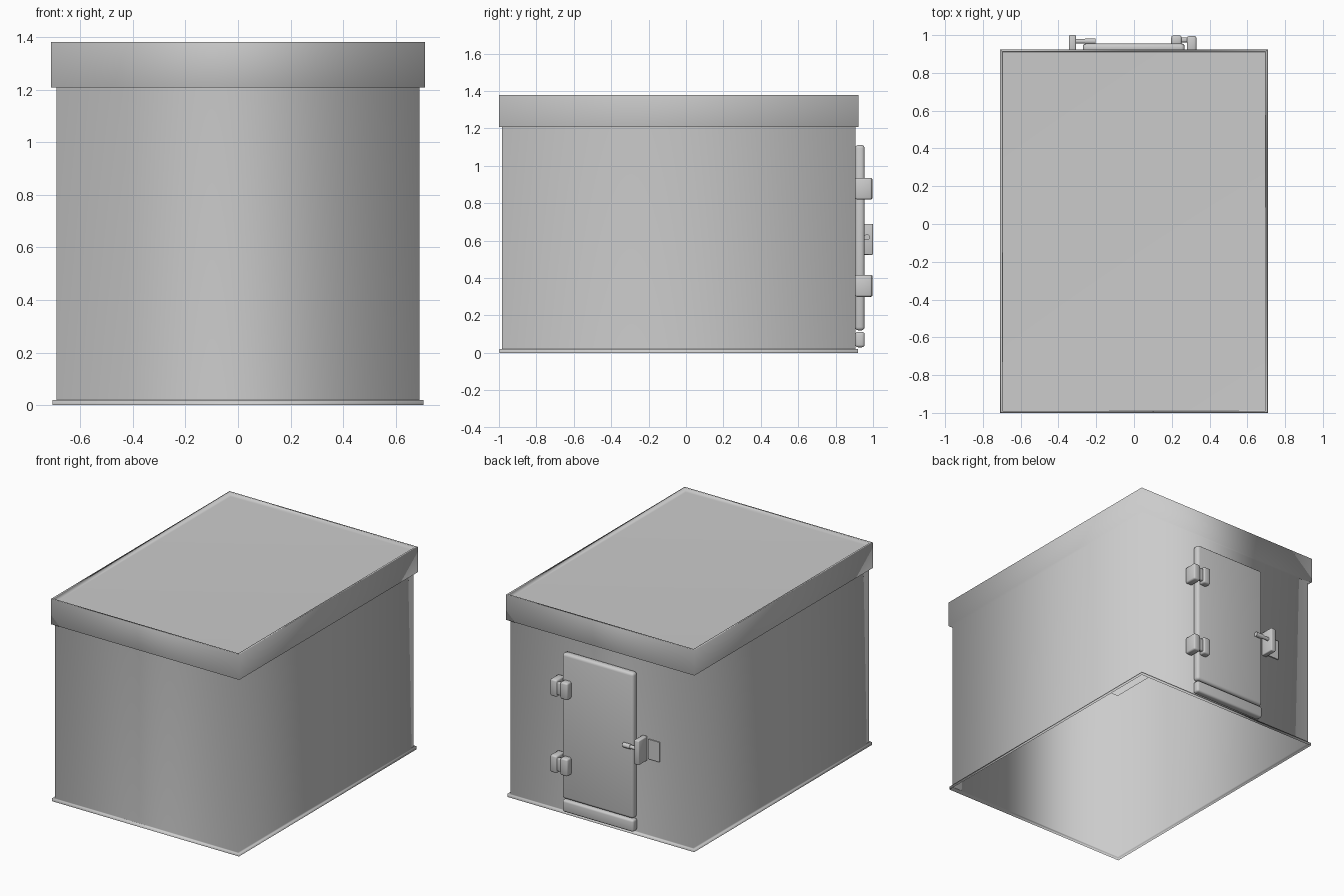
import bpy, bmesh
from math import pi
from mathutils import Matrix, Vector

if "Cube" in bpy.data.objects:
    bpy.data.objects.remove(bpy.data.objects["Cube"])

WALL = 0.907  # y of the back wall


def finish(name, bm):
    mesh = bpy.data.meshes.new(name)
    bm.to_mesh(mesh)
    bm.free()
    for p in mesh.polygons:
        p.use_smooth = True
    ob = bpy.data.objects.new(name, mesh)
    bpy.context.collection.objects.link(ob)
    return ob


def box(name, x, y, z, bevel=0.0, segments=2):
    """Box from (min, max) pairs on each axis, optionally bevelled."""
    bm = bmesh.new()
    size = Vector((x[1] - x[0], y[1] - y[0], z[1] - z[0]))
    mid = Vector((sum(x) / 2, sum(y) / 2, sum(z) / 2))
    bmesh.ops.create_cube(bm, size=1, matrix=Matrix.Translation(mid) @ Matrix.Diagonal(size.to_4d()))
    ob = finish(name, bm)
    if bevel:
        m = ob.modifiers.new("soft_edges", 'BEVEL')
        m.width = bevel
        m.segments = segments
    else:
        for p in ob.data.polygons:
            p.use_smooth = False
    return ob


def shell(name, rings):
    """Sheet skinned through rectangles (growth beyond the wall, z), capped at the end."""
    bm = bmesh.new()
    loops = []
    for grow, z in rings:
        x, y0, y1 = 0.69 + grow, -0.985 - grow * 0.75, WALL + grow * 0.8
        loops.append([bm.verts.new((a, b, z)) for a, b in
                      ((-x, y0), (x, y0), (x, y1), (-x, y1))])
    for lo, hi in zip(loops, loops[1:]):
        for i in range(4):
            j = (i + 1) % 4
            bm.faces.new((lo[i], lo[j], hi[j], hi[i]))
    bm.faces.new(loops[-1])
    ob = finish(name, bm)
    # large faces dominate the shading, as on the thin ledges
    m = ob.modifiers.new("weighted_shading", 'WEIGHTED_NORMAL')
    m.mode = 'FACE_AREA'
    m.weight = 50
    return ob


def rod(name, x0, x1, y, z, r, n=16):
    """Cylinder along x with crisp end rims."""
    bm = bmesh.new()
    mat = Matrix.Translation(((x0 + x1) / 2, y, z)) @ Matrix.Rotation(pi / 2, 4, 'Y')
    bmesh.ops.create_cone(bm, cap_ends=True, segments=n, radius1=r, radius2=r,
                          depth=x1 - x0, matrix=mat)
    for e in bm.edges:
        e.smooth = abs(e.verts[0].co.x - e.verts[1].co.x) > 1e-5
    return finish(name, bm)


# Hollow body, open underneath: floor flange, walls, roof band and sunken roof panel
shell("cabin_shell", [(0.015, 0), (0.015, 0.02), (0, 0.02), (0, 1.207),
                      (0.02, 1.207), (0.02, 1.38), (0.006, 1.38), (0.004, 1.352)])

# Door and the sill below it
box("door", (-0.27, 0.268), (WALL - 0.002, 0.955), (0.12, 1.112), 0.018, 3)
box("door_sill", (-0.27, 0.268), (WALL - 0.002, 0.955), (0.03, 0.112), 0.014, 3)

# Two hinges: door leaf, wall block and connecting pin
for tag, z0, z1 in (("lower", 0.30, 0.417), ("upper", 0.82, 0.935)):
    box(f"hinge_leaf_{tag}", (0.197, 0.252), (0.945, 0.998), (z0, z1), 0.01)
    box(f"hinge_block_{tag}", (0.28, 0.33), (WALL - 0.002, 0.995), (z0, z1), 0.01)
    box(f"hinge_pin_{tag}", (0.24, 0.29), (0.962, 0.988), (z0 + 0.015, z1 - 0.015), 0.006)

# Latch: upright plate, wall strike plate and handle
box("latch_plate", (-0.344, -0.307), (WALL - 0.002, 1.0), (0.524, 0.69), 0.006)
box("strike_plate", (-0.44, -0.355), (WALL - 0.002, 0.914), (0.54, 0.675))
rod("latch_bar", -0.32, -0.25, 0.967, 0.618, 0.012)
rod("latch_handle", -0.26, -0.205, 0.967, 0.618, 0.016)
